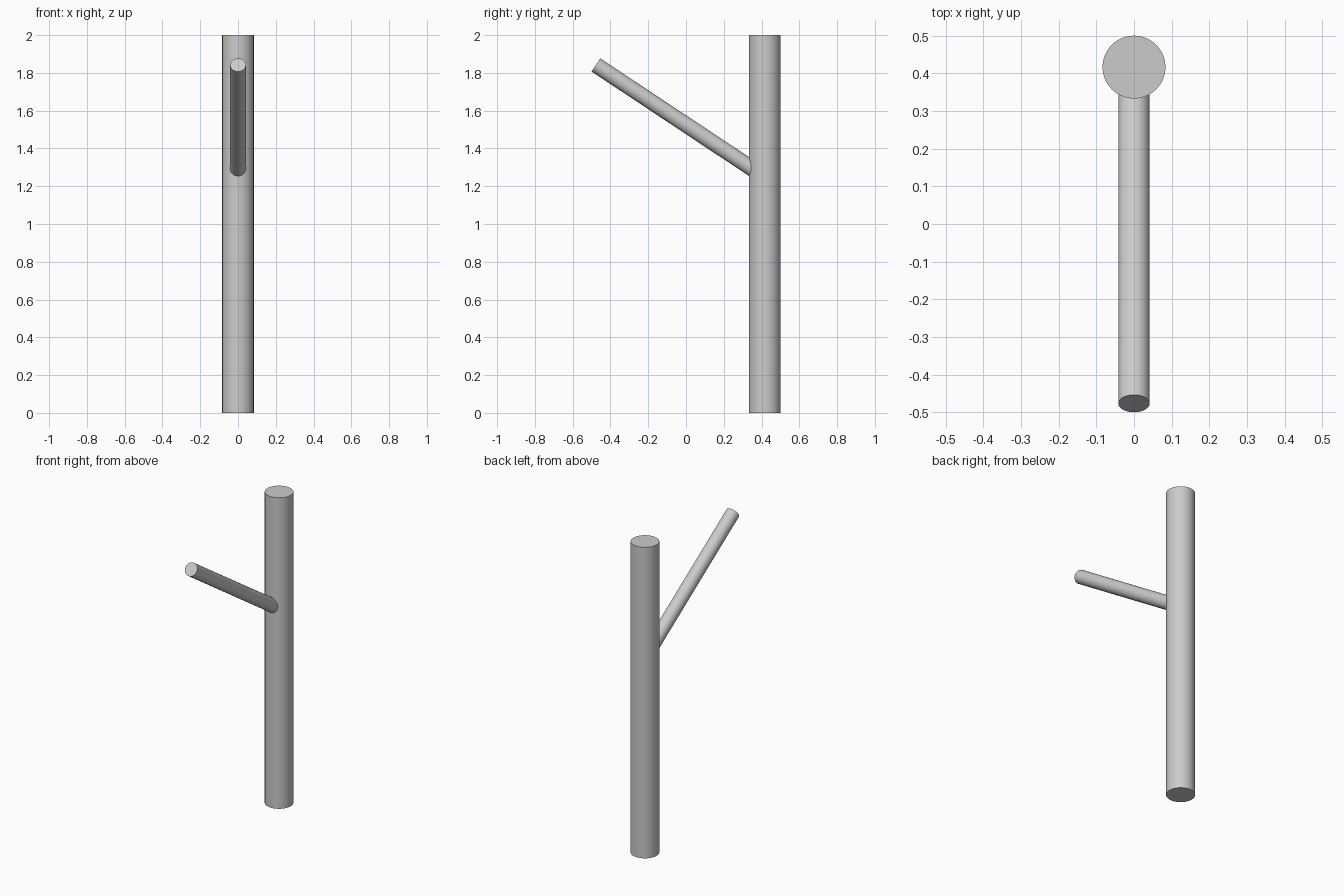
import bpy
import math
from mathutils import Vector

cube = bpy.data.objects.get("Cube")
if cube:
    bpy.data.objects.remove(cube, do_unlink=True)

# Single grey colour
grey = bpy.data.materials.new("plain_grey")
grey.use_nodes = True
colour = (0.6, 0.6, 0.6, 1.0)
grey.diffuse_color = colour
grey.node_tree.nodes["Principled BSDF"].inputs["Base Color"].default_value = colour


def rod(name, start, end, radius):
    """Capped round rod between two points."""
    start, end = Vector(start), Vector(end)
    axis = end - start
    bpy.ops.mesh.primitive_cylinder_add(
        vertices=64, radius=radius, depth=axis.length,
        location=(start + end) / 2,
        rotation=axis.to_track_quat('Z', 'Y').to_euler())
    obj = bpy.context.object
    obj.name = name
    obj.data.materials.append(grey)
    bpy.ops.object.shade_smooth_by_angle(angle=math.radians(30))
    return obj


# Upright post at the back
POST_Y = 0.417
rod("post", (0, POST_Y, 0), (0, POST_Y, 2), 0.0835)

# Slanted arm, rooted on the post's axis and rising to the front
rod("slanted_arm", (0, POST_Y, 1.249), (0, -0.477, 1.842), 0.0418)
